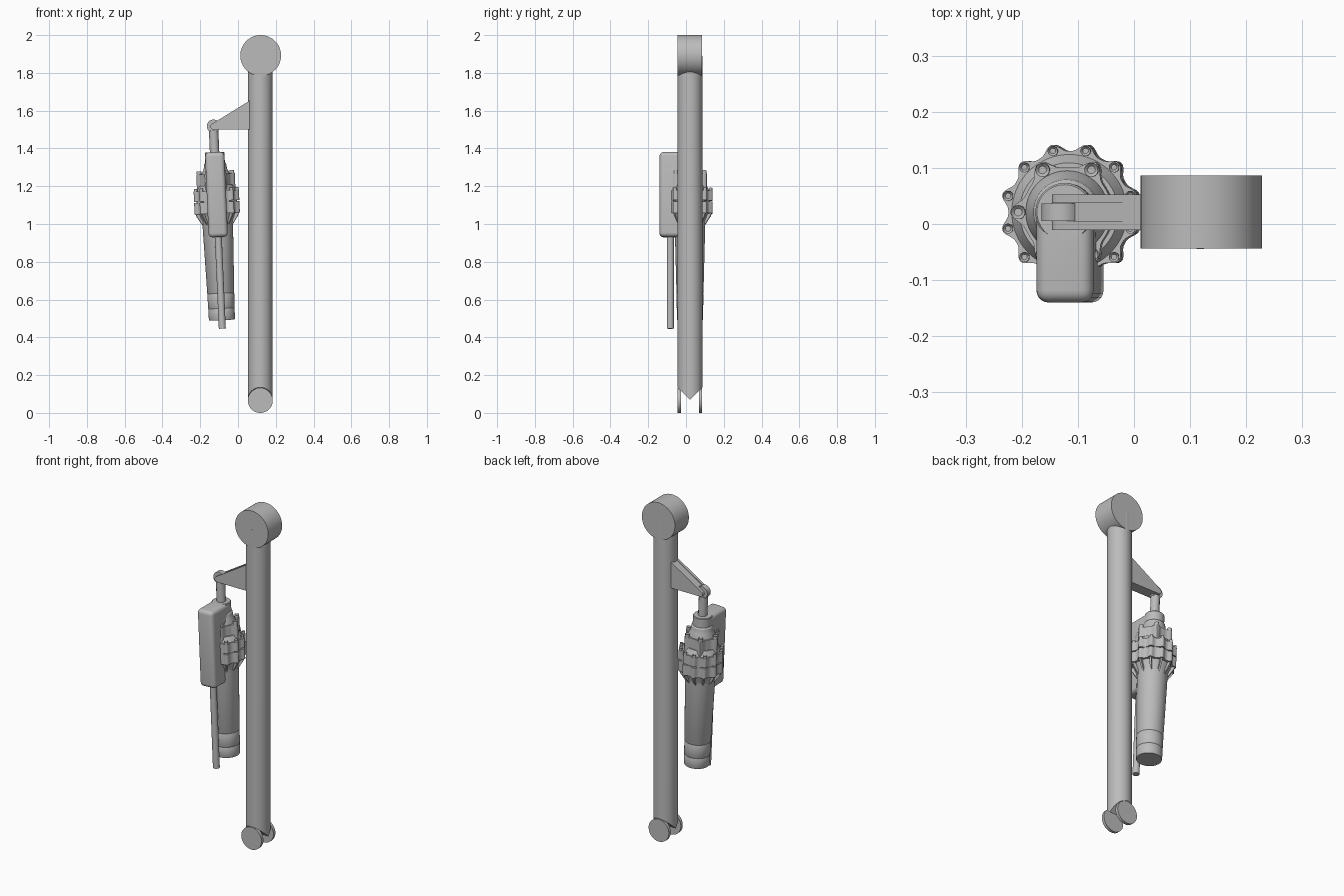
import bpy, bmesh, math
from mathutils import Matrix, Vector

if "Cube" in bpy.data.objects:
    bpy.data.objects.remove(bpy.data.objects["Cube"])

grey = bpy.data.materials.new("plain_grey")
grey.diffuse_color = (0.5, 0.5, 0.5, 1)
grey.use_nodes = True
grey.node_tree.nodes["Principled BSDF"].inputs["Base Color"].default_value = grey.diffuse_color

# Actuator frame: pivots at the eye and leans slightly, heights stay as written
PIVOT = Vector((-0.13, 0.021, 1.518))
LEAN = (Matrix.Translation(PIVOT) @ Matrix.Rotation(-0.0437, 4, 'Y')
        @ Matrix.Translation((0, 0, -PIVOT.z)))
Y0 = 0.021  # mid plane of the strut


def finish(name, bm, matrix=None):
    bmesh.ops.recalc_face_normals(bm, faces=bm.faces)
    if matrix:
        bm.transform(matrix)
    me = bpy.data.meshes.new(name)
    bm.to_mesh(me)
    bm.free()
    me.materials.append(grey)
    ob = bpy.data.objects.new(name, me)
    bpy.context.collection.objects.link(ob)
    return ob


def add_cyl(bm, x, y, z0, z1, r, seg=48, r_top=None):
    return bmesh.ops.create_cone(
        bm, cap_ends=True, segments=seg, radius1=r, radius2=r if r_top is None else r_top,
        depth=z1 - z0, matrix=Matrix.Translation((x, y, (z0 + z1) / 2)))['verts']


def add_prism(bm, pts, a, b, to3d):
    """Extrude a 2D outline from a to b."""
    lo = [bm.verts.new(to3d(u, v, a)) for u, v in pts]
    hi = [bm.verts.new(to3d(u, v, b)) for u, v in pts]
    bm.faces.new(lo)
    bm.faces.new(hi[::-1])
    for i in range(len(pts)):
        j = (i + 1) % len(pts)
        bm.faces.new((lo[i], lo[j], hi[j], hi[i]))


def drum(name, x, z, r, y0, y1):
    """Cylinder lying along y."""
    bm = bmesh.new()
    bmesh.ops.create_cone(bm, cap_ends=True, segments=64, radius1=r, radius2=r, depth=y1 - y0,
                          matrix=Matrix.Translation((x, (y0 + y1) / 2, z))
                          @ Matrix.Rotation(math.pi / 2, 4, 'X'))
    return finish(name, bm)


def lathe(name, profile, seg=64):
    """Spin (radius, height) pairs about the actuator axis."""
    bm = bmesh.new()
    vs = [bm.verts.new((r, 0, z)) for r, z in profile]
    es = [bm.edges.new(p) for p in zip(vs, vs[1:])]
    bmesh.ops.spin(bm, geom=vs + es, cent=(0, 0, 0), axis=(0, 0, 1),
                   angle=2 * math.pi, steps=seg, use_duplicate=False)
    bmesh.ops.remove_doubles(bm, verts=bm.verts, dist=1e-5)
    return finish(name, bm, LEAN)


def lobed(name, n, r_in, r_out, phase, power, z0, z1):
    """Plate with n rounded bolt lobes round its rim."""
    pts = []
    for i in range(n * 16):
        t = 2 * math.pi * i / (n * 16)
        r = r_in + (r_out - r_in) * (0.5 + 0.5 * math.cos(n * (t - phase))) ** power
        pts.append((r * math.cos(t), r * math.sin(t)))
    bm = bmesh.new()
    add_prism(bm, pts, z0, z1, lambda u, v, w: (u, v, w))
    return finish(name, bm, LEAN)


def bolts(name, n, ring, phase, z0, z1, r):
    """Ring of socket-head bolts."""
    bm = bmesh.new()
    for i in range(n):
        t = phase + 2 * math.pi * i / n
        add_cyl(bm, ring * math.cos(t), ring * math.sin(t), z0, z1, r, 18)
    bm.normal_update()
    tops = [f for f in bm.faces if f.normal.z > 0.9]
    bmesh.ops.inset_individual(bm, faces=tops, thickness=r * 0.45)
    bmesh.ops.translate(bm, verts=list({v for f in tops for v in f.verts}), vec=(0, 0, -0.006))
    return finish(name, bm, LEAN)


# Main strut tube with a wedge-cut foot
bm = bmesh.new()
add_cyl(bm, 0.118, Y0, 0.0, 1.89, 0.0655, 64)
for s in (-1, 1):
    cut = bmesh.ops.bisect_plane(bm, geom=bm.verts[:] + bm.edges[:] + bm.faces[:],
                                 plane_co=(0.118, Y0, 0.07), plane_no=(0, s, -1), clear_outer=True)
    bmesh.ops.holes_fill(bm, edges=[e for e in bm.edges if e.is_boundary])
finish("strut_tube", bm)

# Top drum and the two foot discs
drum("top_drum", 0.12, 1.892, 0.108, Y0 - 0.065, Y0 + 0.065)
for side, s in (("front", -1), ("back", 1)):
    a, b = sorted((Y0 + s * 0.065, Y0 + s * 0.047))
    drum(side + "_foot_disc", 0.118, 0.066, 0.066, a, b)

# Bracket: a wedge plate with a slotted, rounded tip
TIP = (-0.13, 1.516)
arc = [(TIP[0] + 0.016 * math.cos(a), TIP[1] + 0.016 * math.sin(a))
       for a in (math.radians(120 + 15 * k) for k in range(11))]
outline = [(0.07, 1.5), (0.07, 1.658)] + arc
middle = [(0.07, 1.5), (0.07, 1.658), (-0.105, 1.545), (-0.105, 1.5)]
bm = bmesh.new()
for pts, a, b in ((outline, -0.032, -0.016), (middle, -0.016, 0.016), (outline, 0.016, 0.032)):
    add_prism(bm, pts, Y0 + a, Y0 + b, lambda u, v, w: (u, w, v))
finish("bracket", bm)

# Rod with its eye
drum("rod_eye", PIVOT.x, PIVOT.z, 0.035, Y0 - 0.0155, Y0 + 0.0155)
bm = bmesh.new()
add_cyl(bm, 0, 0, 1.36, 1.495, 0.025, 12)
finish("actuator_rod", bm, LEAN)

# Neck collar and shoulder above the gear housing
lathe("neck_collar", [(0, 1.38), (0.049, 1.38), (0.052, 1.376), (0.052, 1.325), (0.058, 1.318),
                      (0.062, 1.29), (0.074, 1.268), (0.074, 1.24), (0, 1.24)])

# Gear housing: six-lobed cap over a twelve-lobed split flange
P12 = math.radians(15)
lobed("housing_cap", 6, 0.08, 0.102, 0, 2.5, 1.18, 1.265)
bolts("cap_bolts", 6, 0.087, 0, 1.26, 1.282, 0.0125)
lathe("housing_shoulder", [(0, 1.205), (0.088, 1.205), (0.106, 1.17), (0, 1.17)])
lobed("flange_upper", 12, 0.109, 0.124, P12, 1.5, 1.122, 1.176)
lobed("flange_lower", 12, 0.109, 0.124, P12, 1.5, 1.055, 1.116)
lathe("flange_seam", [(0, 1.124), (0.107, 1.124), (0.107, 1.114), (0, 1.114)])
bolts("flange_bolts", 12, 0.113, P12, 1.17, 1.19, 0.009)

# Gussets under the flange
bm = bmesh.new()
for i in range(12):
    rot = Matrix.Rotation(P12 + i * math.pi / 6, 3, 'Z')
    add_prism(bm, [(0.07, 1.056), (0.118, 1.056), (0.112, 1.04), (0.082, 0.995), (0.07, 0.995)],
              -0.005, 0.005, lambda u, v, w: rot @ Vector((u, w, v)))
finish("flange_gussets", bm, LEAN)

# Tapered body with two seams near its end
lathe("actuator_body", [(0, 1.06), (0.1, 1.06), (0.096, 1.045), (0.083, 1.015), (0.081, 1.0),
                        (0.0715, 0.635), (0.07, 0.632), (0.0715, 0.629), (0.07, 0.555),
                        (0.0685, 0.552), (0.07, 0.549), (0.069, 0.494), (0.067, 0.49), (0, 0.49)])

# Motor case in front, rounded except where it joins the body
bm = bmesh.new()
bmesh.ops.create_cube(bm, size=1, matrix=Matrix.Translation((0, -0.081, 1.155))
                      @ Matrix.Diagonal((0.102, 0.16, 0.45, 1)))
edges = [e for e in bm.edges if not all(v.co.y > -0.01 for v in e.verts)]
bmesh.ops.bevel(bm, geom=edges, offset=0.022, segments=5, profile=0.5, affect='EDGES')
finish("motor_case", bm, LEAN)

# Slim tube hanging below the motor case
bm = bmesh.new()
add_cyl(bm, 0, -0.104, 0.445, 0.95, 0.0185, 32)
finish("slim_tube", bm, LEAN)

# Smooth shading with sharp edges kept
for ob in bpy.context.collection.objects:
    ob.select_set(True)
    bpy.context.view_layer.objects.active = ob
bpy.ops.object.shade_smooth_by_angle(angle=math.radians(32))
